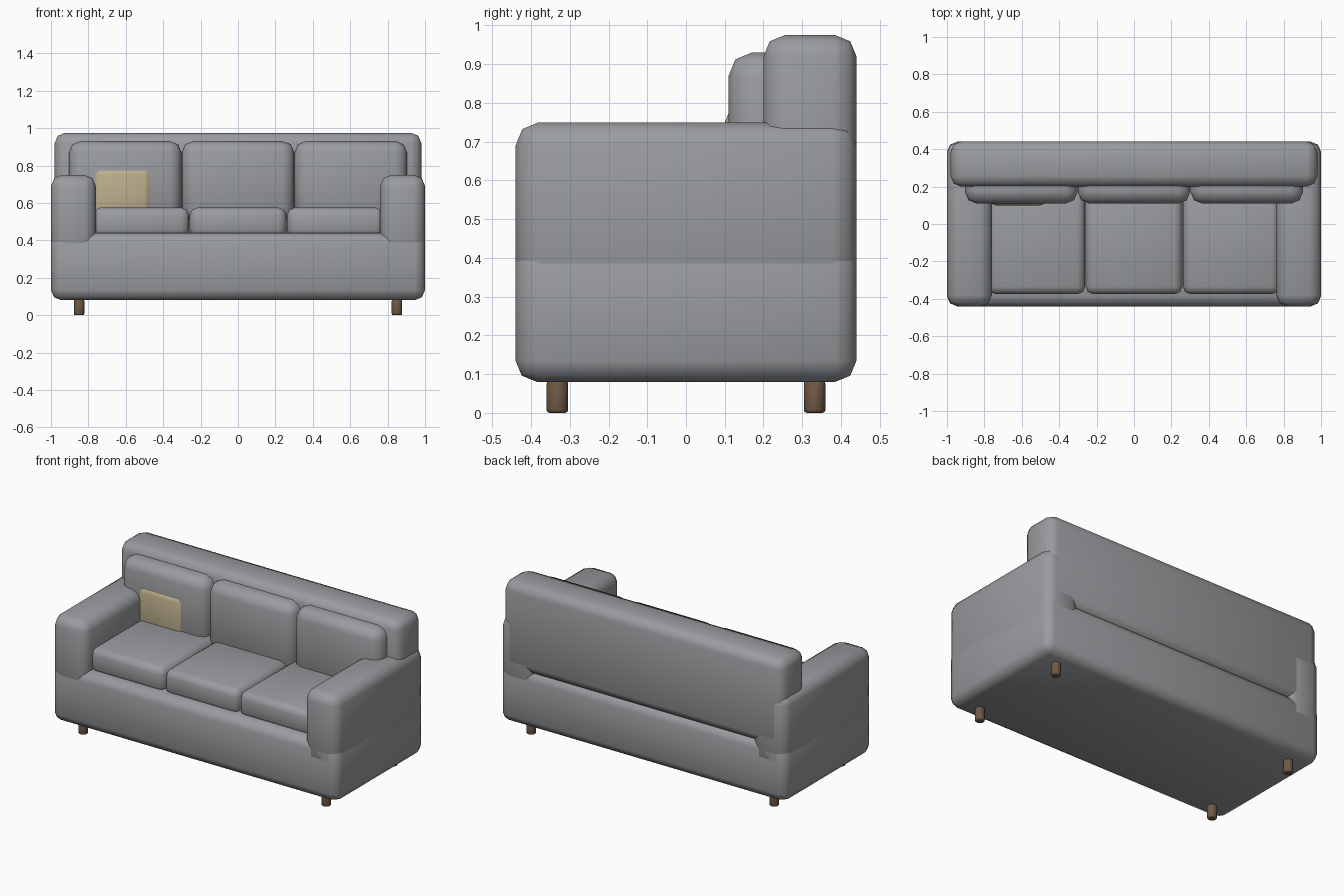
import bpy

if "Cube" in bpy.data.objects:
    bpy.data.objects.remove(bpy.data.objects["Cube"])


def finish(obj, bevel, segments, color):
    """Round the edges, smooth the shading and colour the part."""
    mod = obj.modifiers.new("rounding", 'BEVEL')
    mod.width = bevel
    mod.segments = segments
    mod.limit_method = 'ANGLE'
    bpy.ops.object.select_all(action='DESELECT')
    obj.select_set(True)
    bpy.context.view_layer.objects.active = obj
    bpy.ops.object.modifier_apply(modifier=mod.name)
    bpy.ops.object.shade_smooth_by_angle(angle=1.05)
    obj.data.materials.append(color)
    return obj


def material(name, rgb):
    mat = bpy.data.materials.new(name)
    mat.diffuse_color = (*rgb, 1)
    mat.use_nodes = True
    mat.node_tree.nodes["Principled BSDF"].inputs["Base Color"].default_value = mat.diffuse_color
    return mat


wood = material("wood", (0.16, 0.10, 0.06))
beige = material("beige_fabric", (0.50, 0.42, 0.26))
grey = material("grey_fabric", (0.32, 0.33, 0.345))


def rounded_box(name, xs, ys, zs, bevel, segments=2, color=grey):
    """Rounded box from (min, max) pairs along each axis."""
    bpy.ops.mesh.primitive_cube_add(
        size=1, location=[(a + b) / 2 for a, b in (xs, ys, zs)])
    obj = bpy.context.object
    obj.name = name
    obj.scale = [b - a for a, b in (xs, ys, zs)]
    bpy.ops.object.transform_apply(location=False, rotation=False, scale=True)
    return finish(obj, bevel, segments, color)


# Base and backrest
rounded_box("base", (-1, 1), (-0.44, 0.44), (0.08, 0.44), 0.055)
rounded_box("backrest", (-0.98, 0.98), (0.2, 0.44), (0.42, 0.975), 0.055)

# Armrests
for side, s in (("left", -1), ("right", 1)):
    rounded_box(f"{side}_armrest", sorted((s * 0.76, s * 1.0)),
                (-0.44, 0.44), (0.28, 0.75), 0.06)

# Seat and back cushions
for i in (-1, 0, 1):
    x = i * 0.52
    rounded_box(f"seat_cushion_{i + 2}", (x - 0.258, x + 0.258),
                (-0.375, 0.23), (0.415, 0.575), 0.04)
    x = i * 0.603
    rounded_box(f"back_cushion_{i + 2}", (x - 0.3, x + 0.3),
                (0.11, 0.29), (0.50, 0.93), 0.06)

# Throw pillow
rounded_box("throw_pillow", (-0.78, -0.46), (0.1, 0.2), (0.47, 0.79),
            0.04, 2, beige)

# Legs
for x in (-0.85, 0.85):
    for y in (-0.332, 0.332):
        bpy.ops.mesh.primitive_cylinder_add(
            vertices=16, radius=0.028, depth=0.083, location=(x, y, 0.0415))
        leg = bpy.context.object
        leg.name = f"{'front' if y < 0 else 'back'}_leg"
        finish(leg, 0.008, 2, wood)
